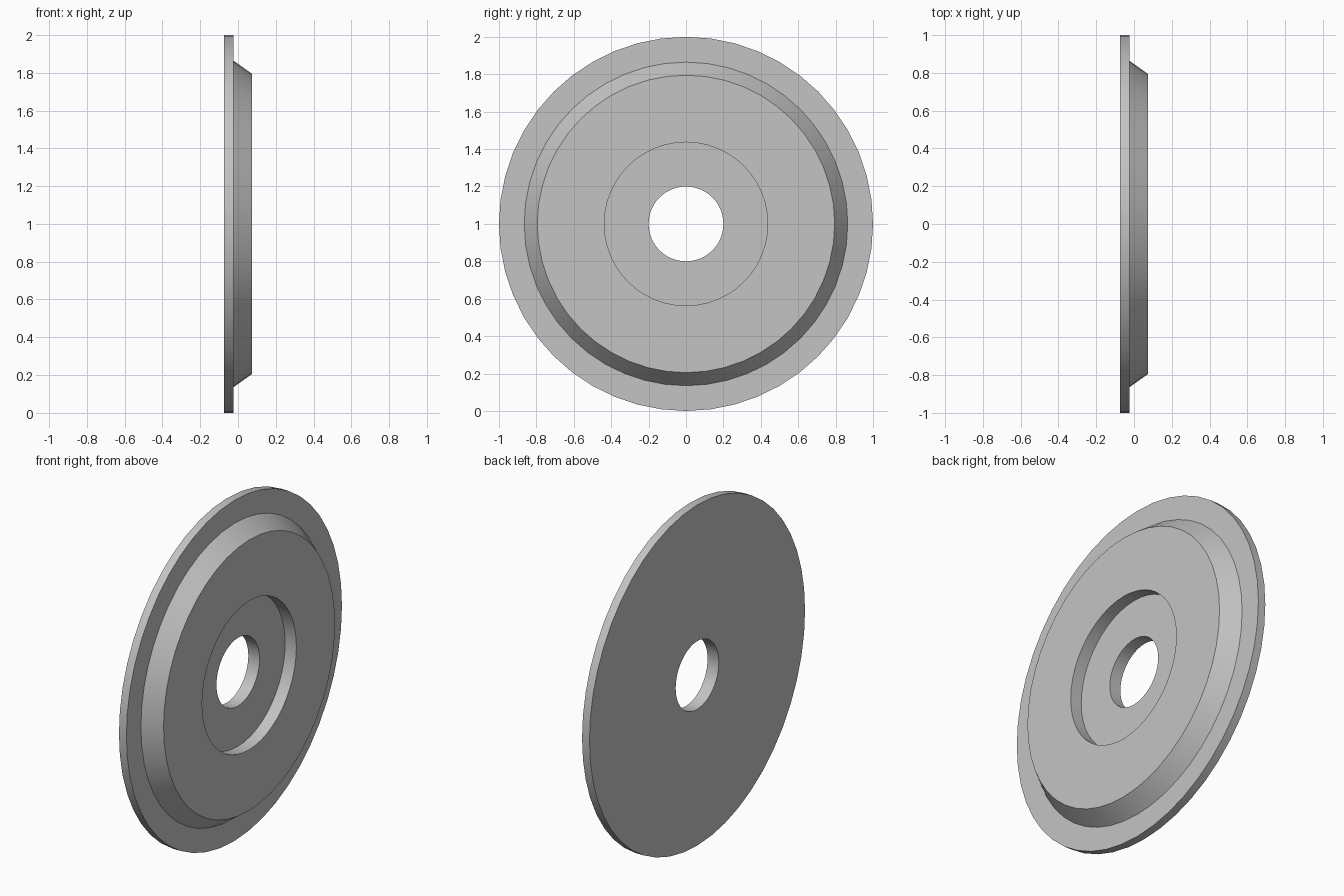
import bpy
import bmesh
from math import radians, tau
from mathutils import Matrix, Vector

SEGMENTS = 48

cube = bpy.data.objects.get("Cube")
if cube:
    bpy.data.objects.remove(cube, do_unlink=True)

# Plain grey finish
grey = bpy.data.materials.new("plain grey")
grey.use_nodes = True
colour = (0.55, 0.55, 0.55, 1)
grey.diffuse_color = colour
grey.node_tree.nodes["Principled BSDF"].inputs["Base Color"].default_value = colour


def lathe_x(name, profile, material):
    """Turn a closed (x, radius) profile around the x axis."""
    bm = bmesh.new()
    rings = []
    for i in range(SEGMENTS):
        turn = Matrix.Rotation(tau * i / SEGMENTS, 3, 'X')
        rings.append([bm.verts.new(turn @ Vector((x, 0, r))) for x, r in profile])
    count = len(profile)
    for i, ring in enumerate(rings):
        after = rings[(i + 1) % SEGMENTS]
        for j in range(count):
            k = (j + 1) % count
            bm.faces.new((ring[j], ring[k], after[k], after[j]))
    bmesh.ops.recalc_face_normals(bm, faces=bm.faces)
    mesh = bpy.data.meshes.new(name)
    bm.to_mesh(mesh)
    bm.free()
    mesh.materials.append(material)
    obj = bpy.data.objects.new(name, mesh)
    bpy.context.collection.objects.link(obj)
    return obj


# Flanged disc: bore, flat back, rim, tapered boss and stepped recess
disc = lathe_x("flanged_disc", [
    (-0.073, 0.20),   # bore, back
    (-0.073, 1.00),   # rim, back
    (-0.025, 1.00),   # rim, front
    (-0.025, 0.865),  # foot of the taper
    (0.073, 0.795),   # top of the taper
    (0.073, 0.437),   # recess edge
    (0.0, 0.437),     # recess floor
    (0.0, 0.20),      # bore, front
], grey)
disc.location.z = 1

bpy.ops.object.select_all(action='DESELECT')
disc.select_set(True)
bpy.context.view_layer.objects.active = disc
bpy.ops.object.shade_smooth_by_angle(angle=radians(30))
